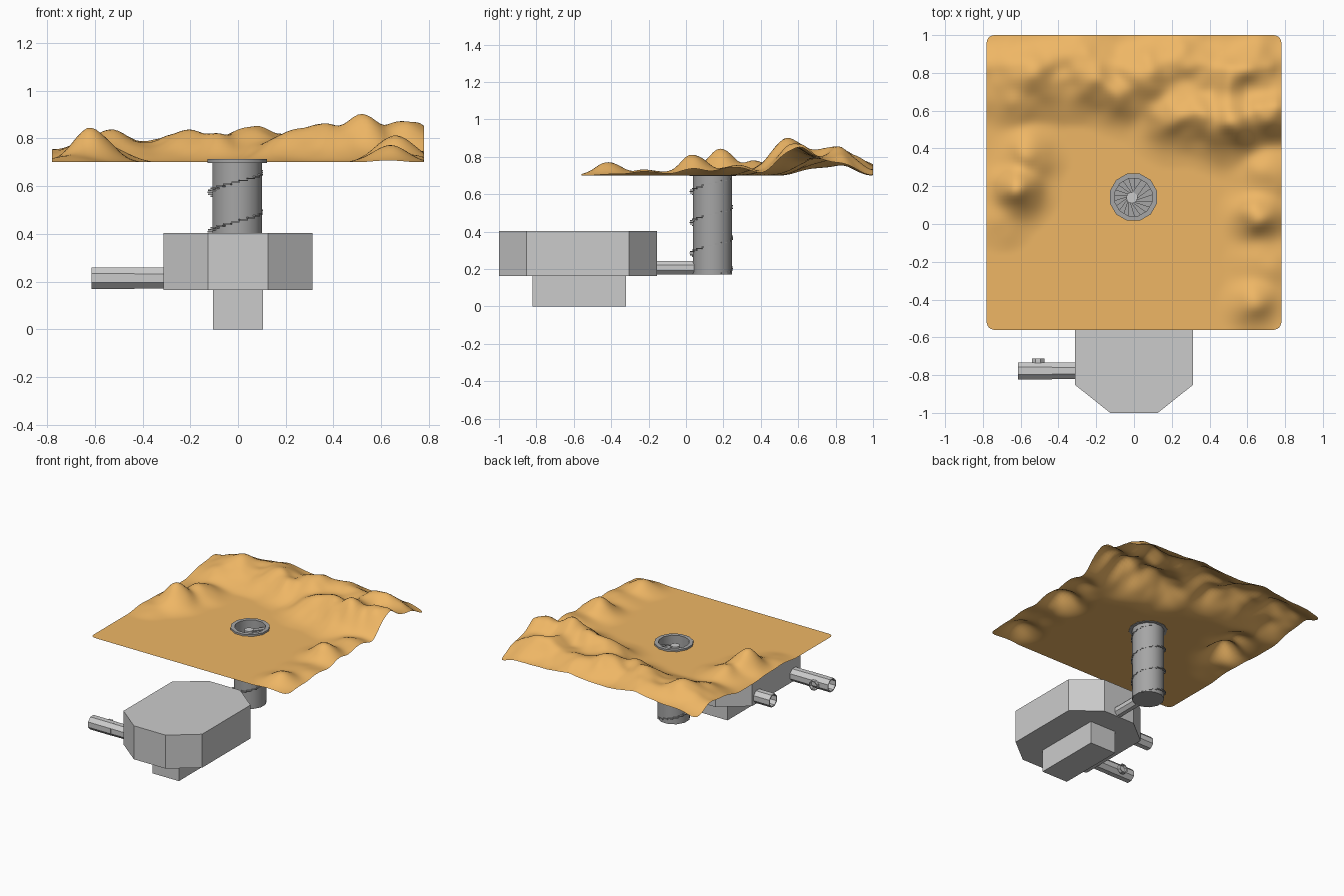
import bpy, bmesh, math
from mathutils import Vector, noise

if "Cube" in bpy.data.objects:
    bpy.data.objects.remove(bpy.data.objects["Cube"])


def finish(name, bm, mat=None, smooth=None, fix=True):
    if fix:
        bmesh.ops.recalc_face_normals(bm, faces=bm.faces)
    me = bpy.data.meshes.new(name)
    bm.to_mesh(me)
    bm.free()
    ob = bpy.data.objects.new(name, me)
    bpy.context.collection.objects.link(ob)
    if mat:
        me.materials.append(mat)
    if smooth:
        bpy.ops.object.select_all(action='DESELECT')
        ob.select_set(True)
        bpy.context.view_layer.objects.active = ob
        bpy.ops.object.shade_smooth_by_angle(angle=math.radians(smooth))
    return ob


def prism(bm, outline, z0, z1):
    """Closed prism from an xy outline."""
    lo = [bm.verts.new((x, y, z0)) for x, y in outline]
    hi = [bm.verts.new((x, y, z1)) for x, y in outline]
    n = len(outline)
    bm.faces.new(lo[::-1])
    bm.faces.new(hi)
    for i in range(n):
        j = (i + 1) % n
        bm.faces.new((lo[i], lo[j], hi[j], hi[i]))


def tube(name, start, direction, length, r, wall=0.007, sides=8):
    """Hollow pipe with flats facing up and sideways; r is the apothem."""
    d = Vector(direction)
    side = d.cross(Vector((0, 0, 1)))
    bm = bmesh.new()
    rings = []
    for rad, t in ((r, 0), (r, length), (r - wall, length), (r - wall, 0)):
        R = rad / math.cos(math.pi / sides)
        ring = []
        for k in range(sides):
            a = 2 * math.pi * (k + 0.5) / sides
            ring.append(bm.verts.new(Vector(start) + d * t
                                     + side * R * math.cos(a)
                                     + Vector((0, 0, R * math.sin(a)))))
        rings.append(ring)
    for i in range(4):
        A, B = rings[i], rings[(i + 1) % 4]
        for k in range(sides):
            m = (k + 1) % sides
            bm.faces.new((A[k], A[m], B[m], B[k]))
    return finish(name, bm)


# Sand surface: flat basin with dunes on three sides and a hole for the shaft
SX, SY = -0.003, 0.142
dunes = [(-.62, .18, .14, .085), (-.72, .02, .05, .08), (-.57, .36, .08, .09),
         (-.64, .66, .07, .09), (-.50, .78, .09, .10), (-.25, .80, .08, .10),
         (-.08, .68, .08, .09), (.05, .80, .125, .09), (.20, .56, .10, .10),
         (.36, .58, .14, .10), (.51, .52, .16, .10), (.50, .76, .13, .11),
         (.71, .60, .165, .09), (.66, .04, .125, .08), (.63, -.41, .065, .075),
         (.70, .25, .07, .09), (-.70, .85, .04, .10), (.66, .82, .11, .09),
         (-.30, .92, .06, .10), (.25, .88, .10, .10), (.68, -.2, .04, .09)]


def ramp(a, b, t):
    t = min(1, max(0, (t - a) / (b - a)))
    return t * t * (3 - 2 * t)


def height(x, y):
    s = sum((h * math.exp(-((x - a)**2 + (y - b)**2) / (2 * w * w)))**2
            for a, b, h, w in dunes)
    # raised band along the back, its foot closer to the front on the right
    foot = .48 - .10 * ramp(-.1, .5, x)
    s += (.085 * ramp(foot, foot + .30 - .08 * ramp(0, .4, x), y)
          * (1 - .6 * ramp(.82, 1, y))) ** 2
    n = noise.noise(Vector((x * 5, y * 5, 3.7))) + .4 * noise.noise(Vector((x * 11, y * 11, 1.3)))
    edge = ramp(0, .16, math.hypot(.80 - abs(x), max(0, 1.02 - y)))
    if x < 0:
        edge *= .55 + .45 * ramp(0, .2, .78 + x)
    return 0.70 + max(0, math.sqrt(s) * edge * (1 + 0.35 * n) - 0.003)


sand = bpy.data.materials.new("sand")
sand.diffuse_color = (0.86, 0.47, 0.13, 1)
sand.use_nodes = True
sand.node_tree.nodes["Principled BSDF"].inputs["Base Color"].default_value = sand.diffuse_color
N, HALF, CY, CR = 84, 0.78, 0.22, 0.04
bm = bmesh.new()
grid = []
for j in range(N + 1):
    row = []
    for i in range(N + 1):
        u, v = HALF * (2 * i / N - 1), HALF * (2 * j / N - 1)
        # rounded corners
        ex, ey = abs(u) - (HALF - CR), abs(v) - (HALF - CR)
        if ex > 0 and ey > 0 and math.hypot(ex, ey) > CR:
            f = CR / math.hypot(ex, ey)
            u = math.copysign(HALF - CR + ex * f, u)
            v = math.copysign(HALF - CR + ey * f, v)
        row.append(bm.verts.new((u, v + CY, height(u, v + CY))))
    grid.append(row)
for j in range(N):
    for i in range(N):
        q = (grid[j][i], grid[j][i + 1], grid[j + 1][i + 1], grid[j + 1][i])
        c = sum((p.co for p in q), Vector()) / 4
        if math.hypot(c.x - SX, c.y - SY) > 0.113:
            bm.faces.new(q)
bmesh.ops.delete(bm, geom=[v for v in bm.verts if not v.link_faces], context='VERTS')
finish("sand_surface", bm, sand, smooth=60, fix=False)

# Entrance shaft with rim, open at the top
steel = bpy.data.materials.new("dark_steel")
steel.diffuse_color = (0.38, 0.38, 0.38, 1)
steel.use_nodes = True
steel.node_tree.nodes["Principled BSDF"].inputs["Base Color"].default_value = steel.diffuse_color
profile = [(.107, .17), (.107, .697), (.129, .697), (.129, .713), (.102, .713), (.102, .176)]
bm = bmesh.new()
rings = []
for r, z in profile:
    rings.append([bm.verts.new((SX + r * math.cos(math.pi * (k + .5) / 6),
                                SY + r * math.sin(math.pi * (k + .5) / 6), z))
                  for k in range(12)])
for A, B in zip(rings, rings[1:]):
    for k in range(12):
        m = (k + 1) % 12
        bm.faces.new((A[k], A[m], B[m], B[k]))
bm.faces.new(rings[0][::-1])
bm.faces.new(rings[-1])
finish("entrance_shaft", bm, steel, smooth=35)

# Spiral stair: plank steps around a pole, tips just piercing the shaft wall
bm = bmesh.new()
PER_TURN, PITCH, W = 20, 0.165, .017
for k in range(62):
    a = -math.pi / 2 + 2 * math.pi * (k - 53) / PER_TURN
    z = 0.615 + PITCH * (k - 53) / PER_TURN
    c, s = math.cos(a), math.sin(a)
    pts = [(-.011 + r * c - t * s, SY - .006 + r * s + t * c)
           for r, t in ((.01, -W), (.116, -W), (.116, W), (.01, W))]
    prism(bm, pts, z - .003, z + .003)
finish("spiral_steps", bm, steel)
bm = bmesh.new()
prism(bm, [(-.011 + .03 * math.cos(math.pi * k / 6), SY - .003 + .03 * math.sin(math.pi * k / 6))
           for k in range(12)], .18, .69)
finish("stair_pole", bm, smooth=35)

# Main chamber: chamfered block
quarter = [(.312, .274), (.126, .422)]
outline = ([(x, y) for x, y in quarter] + [(-x, y) for x, y in quarter[::-1]]
           + [(-x, -y) for x, y in quarter] + [(x, -y) for x, y in quarter[::-1]])
bm = bmesh.new()
prism(bm, [(x, y - .578) for x, y in outline], .164, .404)
finish("main_chamber", bm)

# Lower chamber
bm = bmesh.new()
prism(bm, [(-.105, -.82), (.105, -.82), (.105, -.32), (-.105, -.32)], 0, .166)
finish("lower_chamber", bm)

# Corridors: link to the shaft, two side corridors and one extension with a stub
tube("shaft_corridor", (0, -.157, .206), (0, 1, 0), .20, .036)
for tag, y in (("front", -.777), ("rear", -.365)):
    tube(tag + "_side_corridor", (-.308, y, .214), (-1, 0, 0), .128, .044)
tube("corridor_extension", (-.434, -.777, .214), (-1, 0, 0), .18, .045)
tube("extension_stub", (-.508, -.735, .206), (0, 1, 0), .022, .033)
